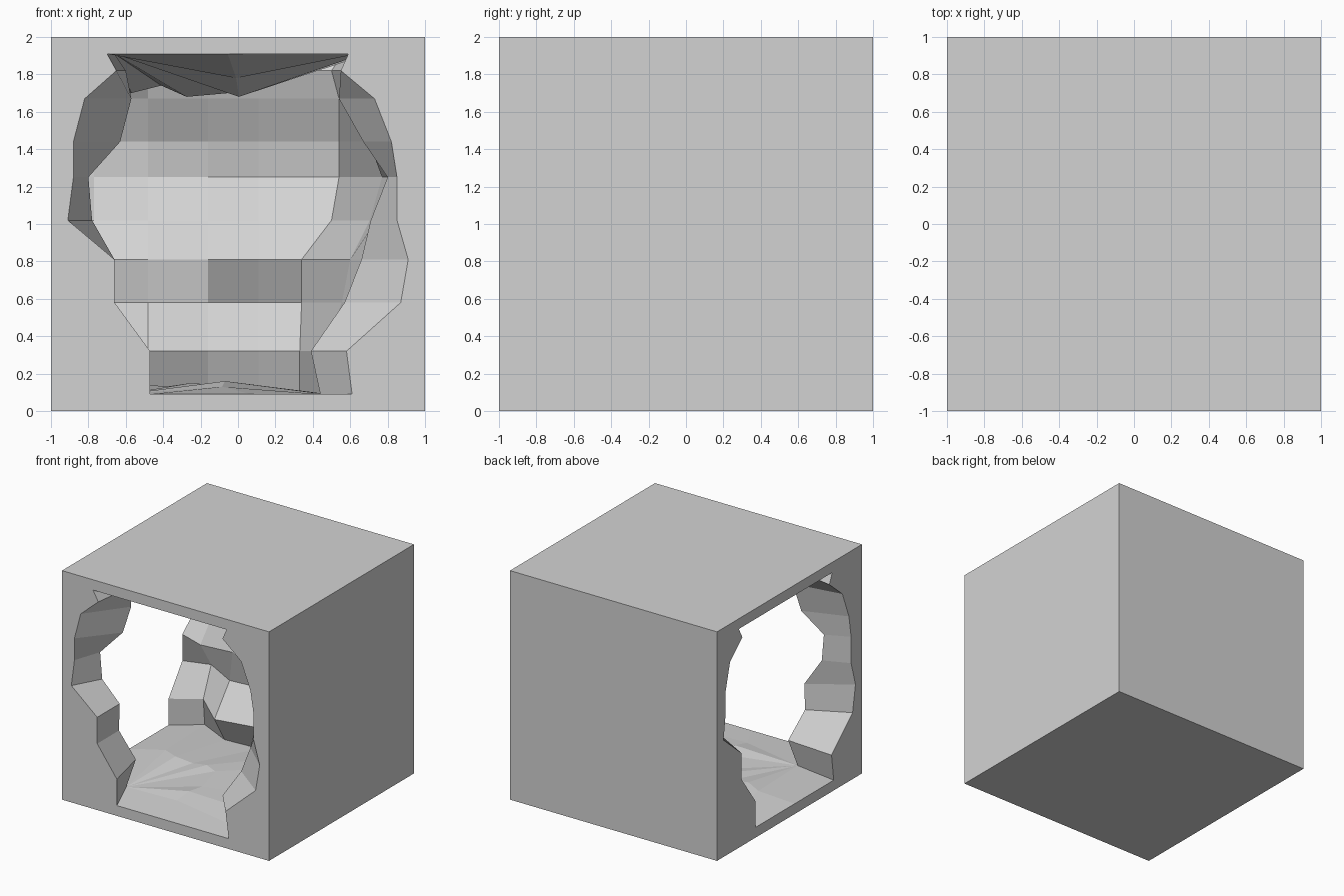
import bpy
import bmesh

cube = bpy.data.objects.get("Cube")
if cube:
    bpy.data.objects.remove(cube, do_unlink=True)

# One gray stone colour
stone = bpy.data.materials.new("gray_stone")
stone.use_nodes = True
stone.diffuse_color = (0.65, 0.65, 0.65, 1)
stone.node_tree.nodes["Principled BSDF"].inputs["Base Color"].default_value = (0.65, 0.65, 0.65, 1)

# Height levels of the tunnel, floor to ceiling
levels = [.09, .32, .58, .81, 1.02, 1.25, 1.44, 1.67, 1.82, 1.91]
# Opening profile, shared by both mouths
mouth_left = [-.47, -.47, -.66, -.66, -.91, -.88, -.88, -.82, -.65, -.70]
mouth_right = [.61, .58, .87, .91, .85, .85, .82, .73, .55, .59]
# Inner corner ridge
ridge_x = [-.61, -.56, -.66, -.66, -.78, -.80, -.63, -.57, -.6, -.66]
ridge_y = [-.67, -.61, -.7, -.69, -.76, -.76, -.69, -.66, -.62, -.66]
# Outer wall ribs, from the side mouth round to the front mouth
rib_side = [.64, .62, .73, .58, .76, .8, .8, .72, .58, .66]
rib_back = [.5, .36, .57, .61, .62, .72, .69, .56, .5, .58]
rib_mid = [.52, .42, .6, .47, .6, .7, .66, .55, .5, .56]
rib_corner = [.33, .33, .34, .34, .5, .54, .54, .54, .5, .56]
rib_front = [.44, .39, .57, .66, .71, .80, .67, .54, .56, .64]
# Heights along the middle of floor and ceiling
floor_bumps = [.09, .14, .15, .13, .15, .14, .14, .16, .13, .09]
ceiling_bumps = [1.91, 1.76, 1.70, 1.74, 1.68, 1.70, 1.74, 1.68, 1.78, 1.91]


def outer_row(i):
    """Points of the outer wall at one level."""
    mid, corner, front = rib_mid[i], rib_corner[i], rib_front[i]
    return [(-1, -mouth_left[i]), (-.77, rib_side[i]), (-.48, rib_back[i]),
            (-.16, mid), (.11, mid), (corner, mid - .08),
            ((corner + front) / 2 + .1, -.16), (front + .03, -.48),
            (front, -.77), (mouth_right[i], -1)]


def inner_row(i):
    """Points of the corner pillar at one level, matched to the outer wall."""
    ridge = (ridge_x[i], ridge_y[i])
    return [(-1, -mouth_right[i])] + [ridge] * 8 + [(mouth_left[i], -1)]


bm = bmesh.new()


def add_row(points, heights):
    return [bm.verts.new((x, y, z)) for (x, y), z in zip(points, heights)]


def bridge(row_a, row_b):
    for k in range(len(row_a) - 1):
        bm.faces.new((row_a[k], row_a[k + 1], row_b[k + 1], row_b[k]))


def middle_row(outer, inner, heights):
    """Row of bumps halfway between the two walls."""
    middle = [((a.co.x + b.co.x) / 2, (a.co.y + b.co.y) / 2) for a, b in zip(outer, inner)]
    return add_row(middle, heights)


# Tunnel walls
outer = [add_row(outer_row(i), [z] * 10) for i, z in enumerate(levels)]
inner = [add_row(inner_row(i), [z] * 10) for i, z in enumerate(levels)]
for wall in (outer, inner):
    for low, high in zip(wall, wall[1:]):
        bridge(low, high)

# Bumpy floor and ceiling
floor_row = middle_row(outer[0], inner[0], floor_bumps)
ceiling_row = middle_row(outer[-1], inner[-1], ceiling_bumps)
for middle, level in ((floor_row, 0), (ceiling_row, -1)):
    bridge(outer[level], middle)
    bridge(middle, inner[level])

# Block corners
corner = {(x, y, z): bm.verts.new((x, y, z)) for x in (-1, 1) for y in (-1, 1) for z in (0, 2)}


def mouth_frame(station, start, end, start_wall, end_wall):
    """Flat block face around one tunnel mouth, as four pieces."""
    start_low, start_high = corner[(*start, 0)], corner[(*start, 2)]
    end_low, end_high = corner[(*end, 0)], corner[(*end, 2)]
    start_edge = [row[station] for row in start_wall]
    end_edge = [row[station] for row in end_wall]
    bm.faces.new([start_low, start_high] + start_edge[::-1])
    bm.faces.new([end_low, end_high] + end_edge[::-1])
    bm.faces.new([start_low, end_low, end_edge[0], floor_row[station], start_edge[0]])
    bm.faces.new([start_high, end_high, end_edge[-1], ceiling_row[station], start_edge[-1]])


mouth_frame(-1, (-1, -1), (1, -1), inner, outer)
mouth_frame(0, (-1, 1), (-1, -1), outer, inner)

# Solid faces of the block
ring = [(-1, -1), (1, -1), (1, 1), (-1, 1)]
for z in (0, 2):
    bm.faces.new([corner[(x, y, z)] for x, y in ring])
for a, b in ((ring[1], ring[2]), (ring[2], ring[3])):
    bm.faces.new([corner[(*a, 0)], corner[(*b, 0)], corner[(*b, 2)], corner[(*a, 2)]])

# Weld the ridge and orient the faces outward
bmesh.ops.remove_doubles(bm, verts=bm.verts[:], dist=.0001)
bmesh.ops.recalc_face_normals(bm, faces=bm.faces[:])

mesh = bpy.data.meshes.new("cave_corner_block")
bm.to_mesh(mesh)
bm.free()
mesh.materials.append(stone)
block = bpy.data.objects.new("cave_corner_block", mesh)
bpy.context.collection.objects.link(block)
